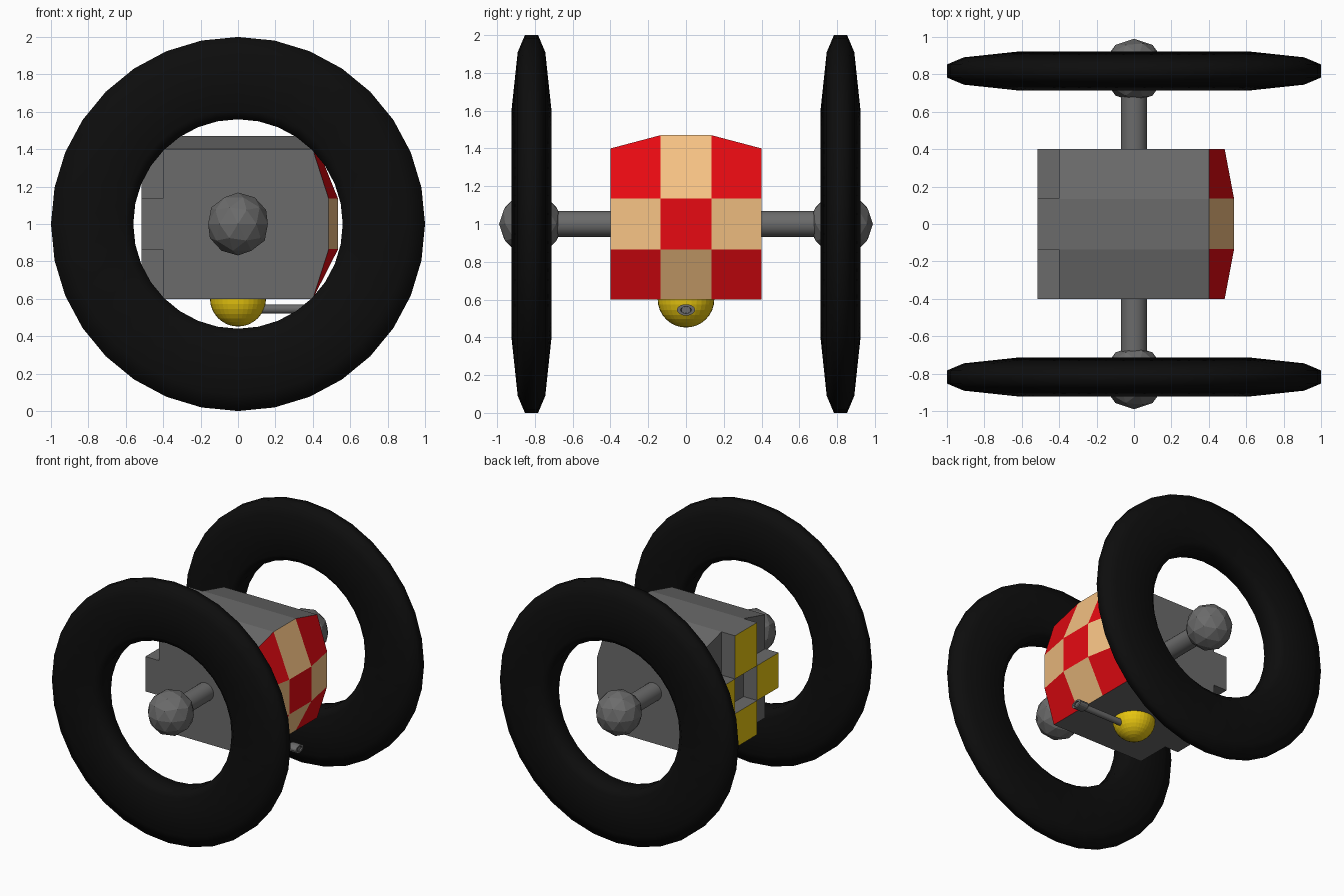
import bpy, bmesh
from math import sin, cos, pi

if "Cube" in bpy.data.objects:
    bpy.data.objects.remove(bpy.data.objects["Cube"])


def material(name, rgb):
    m = bpy.data.materials.new(name)
    m.diffuse_color = (*rgb, 1)
    m.use_nodes = True
    m.node_tree.nodes["Principled BSDF"].inputs["Base Color"].default_value = m.diffuse_color
    return m


GREY = material("grey", (0.147, 0.147, 0.147))
RED = material("red", (0.8, 0.003, 0.006))
TAN = material("tan", (0.92, 0.54, 0.23))
GOLD = material("gold", (0.8, 0.56, 0.005))
BLACK = material("black", (0.004, 0.004, 0.004))


def finish(name, bm, mats):
    bmesh.ops.recalc_face_normals(bm, faces=bm.faces)
    me = bpy.data.meshes.new(name)
    bm.to_mesh(me)
    bm.free()
    for m in mats:
        me.materials.append(m)
    ob = bpy.data.objects.new(name, me)
    bpy.context.collection.objects.link(ob)
    return ob


def named(name, mat, scale=None):
    ob = bpy.context.object
    ob.name = name
    ob.data.materials.append(mat)
    if scale:
        ob.scale = scale
    return ob


def rod(name, radius, length, loc, rot, mat=GREY, scale=None, sides=24):
    bpy.ops.mesh.primitive_cylinder_add(vertices=sides, radius=radius, depth=length,
                                        location=loc, rotation=rot)
    ob = named(name, mat, scale)
    bpy.ops.object.shade_smooth_by_angle()
    return ob


# Body: bulged chequered 3x3 front joined to a flat 3x3 back
bm = bmesh.new()
ys = (-0.4, -0.135, 0.135, 0.4)
zs = (0.6, 0.865, 1.135, 1.4)


def grid(front):
    rows = []
    for j, z in enumerate(zs):
        row = []
        for i, y in enumerate(ys):
            mid_y, mid_z = i in (1, 2), j in (1, 2)
            x = -0.4
            if front:
                x = 0.535 if mid_y and mid_z else 0.485 if mid_z else 0.4
            row.append(bm.verts.new((x, y, 1.47 if j == 3 and mid_y else z)))
        rows.append(row)
    return rows


def outline(g):
    return g[0] + [g[1][3], g[2][3]] + g[3][::-1] + [g[2][0], g[1][0]]


front, back = grid(True), grid(False)
raised = []
for j in range(3):
    for i in range(3):
        for g in (front, back):
            f = bm.faces.new((g[j][i], g[j][i + 1], g[j + 1][i + 1], g[j + 1][i]))
            if g is front:
                f.material_index = 2 if (i + j) % 2 else 1
            elif (i + j) % 2:
                raised.append(f)
fo, bo = outline(front), outline(back)
for k in range(12):
    n = (k + 1) % 12
    bm.faces.new((fo[k], fo[n], bo[n], bo[k]))
bmesh.ops.recalc_face_normals(bm, faces=bm.faces)

# Four raised gold-tipped blocks on the back
for f in bmesh.ops.extrude_discrete_faces(bm, faces=raised)["faces"]:
    f.material_index = 3
    for v in f.verts:
        v.co.x -= 0.115
finish("body", bm, (GREY, RED, TAN, GOLD))

# Axle
rod("axle", 0.07, 1.64, (0, 0, 1), (pi / 2, 0, 0))

# Wheels and hubs on both sides
PROFILE = [(1, -0.035), (1, 0.035), (0.91, 0.073), (0.61, 0.105),
           (0.56, 0.06), (0.56, -0.06), (0.61, -0.105), (0.91, -0.073)]
SEG = 32
for side, sy in (("left", 1), ("right", -1)):
    bm = bmesh.new()
    rings = [[bm.verts.new((r * cos(2 * pi * k / SEG), y, r * sin(2 * pi * k / SEG)))
              for r, y in PROFILE] for k in range(SEG)]
    for k in range(SEG):
        a, b = rings[k], rings[(k + 1) % SEG]
        for p in range(len(PROFILE)):
            q = (p + 1) % len(PROFILE)
            bm.faces.new((a[p], a[q], b[q], b[p])).smooth = True
    finish(side + "_wheel", bm, (BLACK,)).location = (0, 0.818 * sy, 1)
    bpy.ops.mesh.primitive_ico_sphere_add(subdivisions=2, radius=0.168,
                                          location=(0, 0.822 * sy, 1))
    named(side + "_hub", GREY)

# Turret ball under the body, with barrel and open muzzle
bpy.ops.mesh.primitive_uv_sphere_add(segments=32, ring_count=16, radius=0.15,
                                     location=(0, 0, 0.602))
named("turret_ball", GOLD)
rod("barrel", 0.024, 0.45, (0.295, 0, 0.545), (0, pi / 2, 0), sides=16)
bm = bmesh.new()
STEPS = [(0.455, 1), (0.53, 1), (0.53, 0.6), (0.5, 0.55)]
rings = [[bm.verts.new((x, 0.048 * s * cos(k * pi / 8), 0.545 + 0.03 * s * sin(k * pi / 8)))
          for k in range(16)] for x, s in STEPS]
for a, b in zip(rings, rings[1:]):
    for k in range(16):
        n = (k + 1) % 16
        bm.faces.new((a[k], a[n], b[n], b[k]))
bm.faces.new(rings[0])
bm.faces.new(rings[-1])
finish("muzzle", bm, (GREY,))
